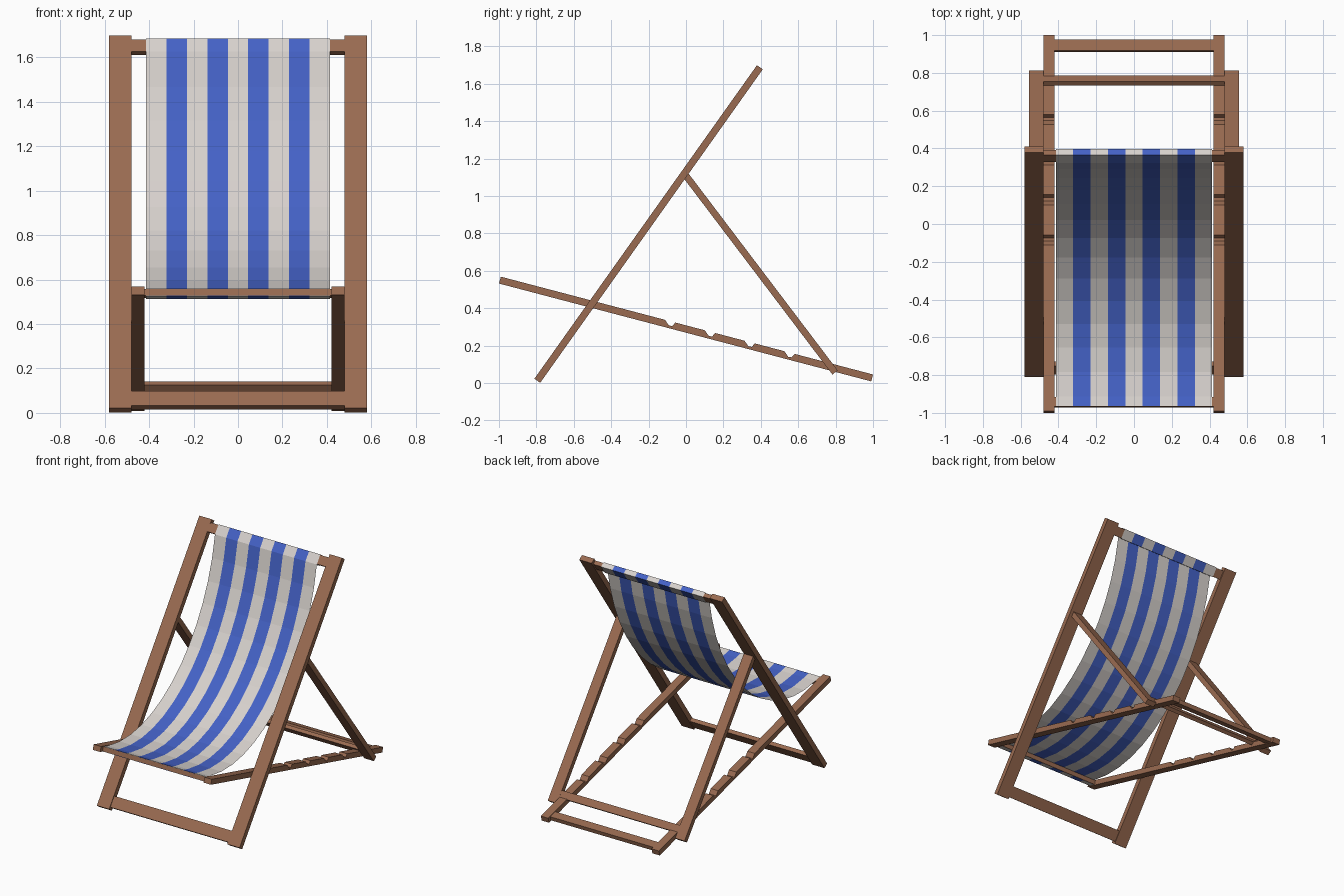
import bpy, bmesh
from mathutils import Vector as V

if "Cube" in bpy.data.objects:
    bpy.data.objects.remove(bpy.data.objects["Cube"])


def material(name, rgb):
    m = bpy.data.materials.new(name)
    m.diffuse_color = (*rgb, 1)
    m.use_nodes = True
    m.node_tree.nodes["Principled BSDF"].inputs["Base Color"].default_value = m.diffuse_color
    return m


WOOD = material("brown wood", (0.32, 0.146, 0.082))
WHITE = material("off white canvas", (0.68, 0.64, 0.61))
BLUE = material("blue canvas", (0.058, 0.122, 0.57))


def finish(name, bm, mats):
    me = bpy.data.meshes.new(name)
    bm.to_mesh(me)
    bm.free()
    for m in mats:
        me.materials.append(m)
    ob = bpy.data.objects.new(name, me)
    bpy.context.collection.objects.link(ob)


def prism(name, profile, x0, x1):
    """Extrude a side profile of (y, z) points from x0 to x1."""
    bm = bmesh.new()
    f = bm.faces.new([bm.verts.new((x0, p[0], p[1])) for p in profile])
    r = bmesh.ops.extrude_face_region(bm, geom=[f])
    vs = [v for v in r["geom"] if isinstance(v, bmesh.types.BMVert)]
    bmesh.ops.translate(bm, verts=vs, vec=(x1 - x0, 0, 0))
    bmesh.ops.recalc_face_normals(bm, faces=bm.faces)
    finish(name, bm, [WOOD])


def pair(name, profile, x0, x1):
    prism(name + "_right", profile, x0, x1)
    prism(name + "_left", profile, -x1, -x0)


def axes(a, b):
    u = (V(b) - V(a)).normalized()
    return u, V((-u.y, u.x))


def rect(c, u, n, length, thick):
    c, l, t = V(c), length / 2, thick / 2
    return [c - u*l - n*t, c + u*l - n*t, c + u*l + n*t, c - u*l + n*t]


def beam(a, b, thick):
    u, n = axes(a, b)
    return rect((V(a) + V(b)) / 2, u, n, (V(b) - V(a)).length, thick)


# back frame: two long side rails with top and bottom bars
A, B = (-0.795, 0.012), (0.395, 1.688)
ub, nb = axes(A, B)
TOP = V((0.36, 1.645))
pair("back_rail", beam(A, B, 0.038), 0.48, 0.58)
prism("back_frame_top_bar", rect(TOP, ub, nb, 0.065, 0.03), -0.48, 0.48)
prism("back_frame_bottom_bar", rect((-0.763, 0.057), ub, nb, 0.08, 0.028), -0.48, 0.48)

# seat frame: notched side rails with front and rear bars
C, D = V((-0.995, 0.55)), V((0.995, 0.027))
us, ns = axes(C, D)
H = 0.019
prof = [C - ns*H, D - ns*H, D + ns*H]
for y in (0.55, 0.337, 0.125, -0.088):
    s = (y - C.x) / us.x
    for ds, h in ((0.027, H), (0.016, H - 0.022), (-0.002, H - 0.024), (-0.03, H)):
        prof.append(C + us*(s + ds) + ns*h)
prof.append(C + ns*H)
pair("seat_rail", prof, 0.42, 0.48)
FRONT = C + us * 0.052
prism("seat_frame_front_bar", rect(FRONT, us, ns, 0.05, 0.03), -0.42, 0.42)
prism("seat_frame_rear_bar", rect(D - us * 0.053, us, ns, 0.06, 0.03), -0.42, 0.42)

# rear struts and their crossbar
E, F = (0.0, 1.108), (0.797, 0.056)
ut, nt = axes(E, F)
pair("strut", beam(E, F, 0.036), 0.48, 0.556)
prism("strut_crossbar", rect((0.76, 0.112), ut, nt, 0.052, 0.026), -0.48, 0.48)

# canvas sling: wrap round the top bar, sagging sheet, wrap round the front bar
fl, bl = -ub*0.036 + nb*0.019, -ub*0.036 - nb*0.019
path = [TOP + p for p in (fl, bl, -fl, -bl, fl)]
fw = [FRONT + us*a + ns*b for a, b in
      ((0.028, 0.018), (-0.024, 0.018), (-0.024, -0.018), (0.028, -0.018))]
p0, p1, p2, p3 = path[-1], V((0.215, 0.92)), V((-0.35, 0.42)), fw[0]
N = 13
for i in range(1, N):
    t = i / N
    path.append(p0*(1-t)**3 + p1*3*t*(1-t)**2 + p2*3*t*t*(1-t) + p3*t**3)
path += fw

bm = bmesh.new()
STRIPES, W = 9, 0.414
grid = [[bm.verts.new((-W + 2*W*i/STRIPES, p.x, p.y)) for i in range(STRIPES + 1)]
        for p in path]
for r0, r1 in zip(grid, grid[1:]):
    for i in range(STRIPES):
        f = bm.faces.new((r0[i], r1[i], r1[i+1], r0[i+1]))
        f.material_index = i % 2
finish("canvas_sling", bm, [WHITE, BLUE])
